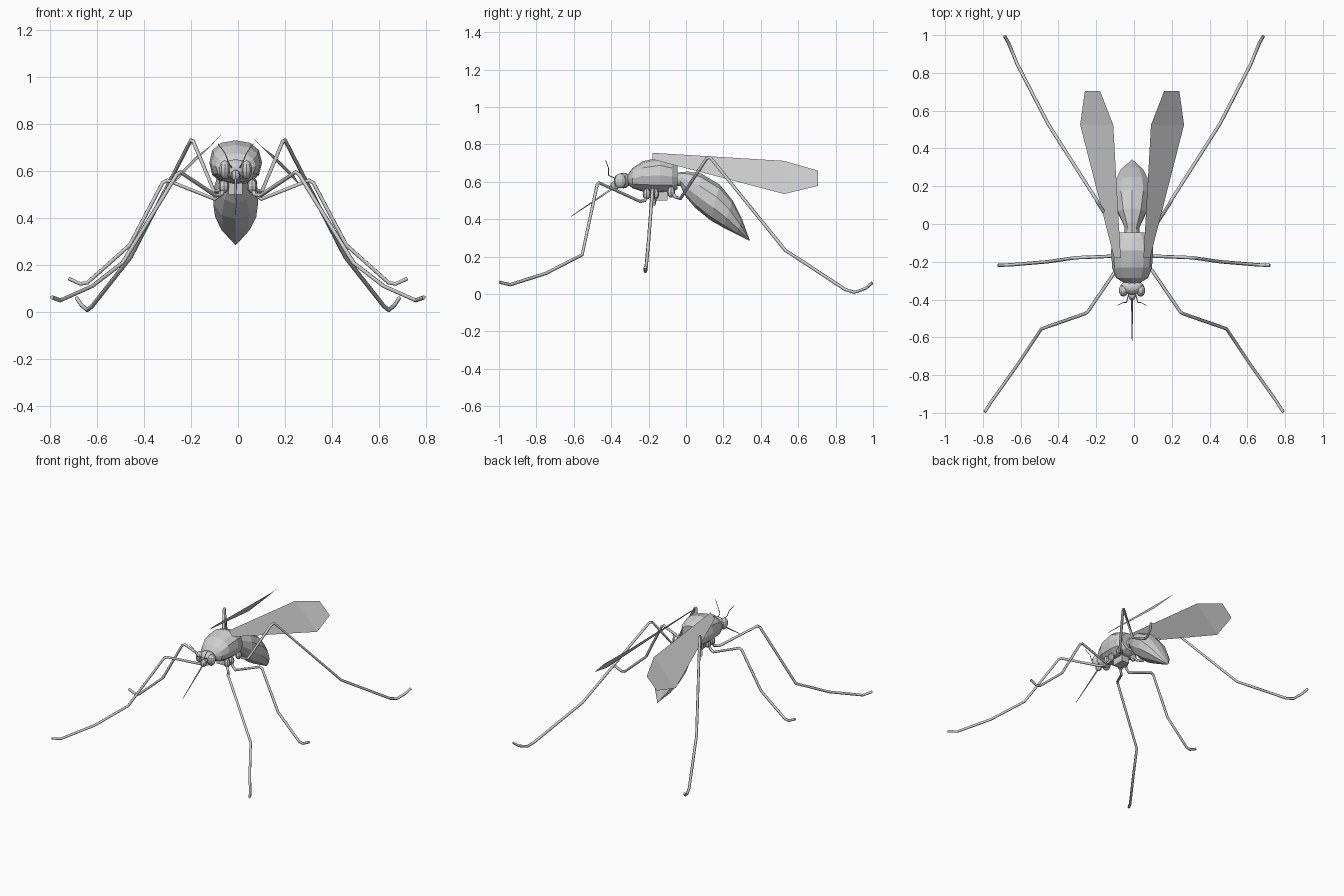
import bpy, bmesh, math
from mathutils import Vector

if "Cube" in bpy.data.objects:
    bpy.data.objects.remove(bpy.data.objects["Cube"])

MID = -0.01  # centre line of the body


def material(name, rgb):
    m = bpy.data.materials.new(name)
    m.use_nodes = True
    m.diffuse_color = (*rgb, 1)
    m.node_tree.nodes["Principled BSDF"].inputs["Base Color"].default_value = (*rgb, 1)
    return m


GREY = material("plain grey", (0.62, 0.62, 0.62))


def finish(name, bm):
    bmesh.ops.recalc_face_normals(bm, faces=bm.faces)
    me = bpy.data.meshes.new(name)
    bm.to_mesh(me)
    bm.free()
    me.materials.append(GREY)
    ob = bpy.data.objects.new(name, me)
    bpy.context.collection.objects.link(ob)
    return ob


def squash(v, power):
    return math.copysign(abs(v) ** power, v)


def loft(name, rings, sides=10, tip=None, power=1.0):
    """Skin oval rings given as (top y, top z, bottom y, bottom z, half width)."""
    bm = bmesh.new()
    loops = []
    for ty, tz, by, bz, w in rings:
        top, bot = Vector((0, ty, tz)), Vector((0, by, bz))
        mid, up = (top + bot) / 2, (top - bot) / 2
        loop = []
        for i in range(sides):
            a = math.tau * i / sides
            p = mid + up * squash(math.cos(a), power)
            loop.append(bm.verts.new((MID + w * squash(math.sin(a), power), p.y, p.z)))
        loops.append(loop)
    for a, b in zip(loops, loops[1:]):
        for i in range(sides):
            j = (i + 1) % sides
            bm.faces.new((a[i], a[j], b[j], b[i]))
    bm.faces.new(loops[0])
    if tip:
        t = bm.verts.new((MID, *tip))
        for i in range(sides):
            bm.faces.new((loops[-1][i], loops[-1][(i + 1) % sides], t))
    else:
        bm.faces.new(loops[-1])
    return finish(name, bm)


def tube(name, points, radius, end=1.0):
    """Thin smooth six-sided rod along a path, tapering to the end factor."""
    cu = bpy.data.curves.new(name, "CURVE")
    cu.dimensions = "3D"
    cu.bevel_depth, cu.bevel_resolution = radius, 1
    cu.use_fill_caps = True
    sp = cu.splines.new("POLY")
    sp.points.add(len(points) - 1)
    for i, (q, p) in enumerate(zip(sp.points, points)):
        q.co = (*p, 1)
        q.radius = 1 + (end - 1) * i / (len(points) - 1)
    cu.materials.append(GREY)
    ob = bpy.data.objects.new(name, cu)
    bpy.context.collection.objects.link(ob)
    bpy.ops.object.select_all(action="DESELECT")
    ob.select_set(True)
    bpy.context.view_layer.objects.active = ob
    bpy.ops.object.convert(target="MESH")
    bpy.ops.object.shade_smooth_by_angle(angle=math.radians(65))


def ball(name, centre, size, u=10, v=7):
    bm = bmesh.new()
    bmesh.ops.create_uvsphere(bm, u_segments=u, v_segments=v, radius=1)
    bmesh.ops.scale(bm, vec=size, verts=bm.verts)
    bmesh.ops.translate(bm, vec=centre, verts=bm.verts)
    return finish(name, bm)


# Body
loft("thorax", [
    (-.31, .64, -.31, .585, .045), (-.285, .675, -.285, .565, .085),
    (-.23, .71, -.24, .55, .105), (-.14, .73, -.14, .54, .112),
    (-.075, .71, -.075, .545, .1), (-.045, .69, -.045, .56, .075)], sides=12, power=.85)
loft("abdomen", [
    (-.045, .65, -.04, .6, .03), (.01, .655, -.005, .525, .05),
    (.08, .645, .05, .46, .08), (.18, .585, .13, .395, .1),
    (.25, .5, .2, .355, .092), (.3, .4, .27, .32, .062)], tip=(.342, .284))
tube("waist", [(MID, -.08, .62), (MID, -.02, .61)], .04)

# Plate between the legs
bm = bmesh.new()
bmesh.ops.create_cube(bm, size=1)
bmesh.ops.scale(bm, vec=(.06, .09, .06), verts=bm.verts)
bmesh.ops.translate(bm, vec=(MID, -.145, .53), verts=bm.verts)
finish("breast_plate", bm)

# Head and mouth
tube("neck", [(MID, -.34, .605), (MID, -.28, .615)], .035)
ball("head", (MID, -.335, .607), (.066, .04, .042))
ball("snout", (MID, -.38, .58), (.02, .025, .025), 8, 6)
tube("proboscis", [(MID, -.385, .57), (MID, -.5, .492), (MID, -.615, .415)], .006, .3)

# Leg paths, written for the +x side
LEGS = {
    "front_leg": [(.05, -.21, .55), (.07, -.22, .5), (.095, -.245, .495), (.245, -.465, .595),
                  (.26, -.475, .585), (.49, -.555, .21), (.62, -.75, .11), (.755, -.94, .05), (.79, -.995, .063)],
    "middle_leg": [(.05, -.165, .55), (.08, -.168, .495), (.1, -.17, .48), (.3, -.178, .56),
                   (.32, -.18, .55), (.46, -.2, .285), (.64, -.215, .125), (.67, -.217, .12), (.72, -.218, .143)],
    "hind_leg": [(.05, -.08, .56), (.075, -.06, .52), (.1, -.03, .51), (.19, .11, .725),
                 (.2, .13, .73), (.455, .53, .235), (.62, .85, .025), (.64, .9, .009), (.665, .96, .03), (.685, .995, .06)],
}
WING = [(.06, -.18, .755), (.1, .525, .712), (.275, .525, .535), (.095, -.18, .72)]
WING_TIP = [(.17, .705, .66), (.25, .705, .578)]

for side, label in ((1, "left"), (-1, "right")):
    # Legs with hip joints
    for name, path in LEGS.items():
        pts = [(side * x, y, z) for x, y, z in path]
        tube(f"{label}_{name}", pts, .009)
        x, y, z = pts[0]
        ball(f"{label}_{name}_hip", (x + side * .01, y, z - .015), (.022, .022, .03), 8, 6)

    # Flat wing with a slightly bent tip
    bm = bmesh.new()
    blade = [bm.verts.new((MID + side * x, y, z)) for x, y, z in WING]
    tip = [bm.verts.new((MID + side * x, y, z)) for x, y, z in WING_TIP]
    bm.faces.new(blade)
    bm.faces.new((blade[1], tip[0], tip[1], blade[2]))
    finish(f"{label}_wing", bm)

    # Eye and antenna
    ball(f"{label}_eye", (MID + side * .046, -.352, .605), (.025, .034, .04))
    tube(f"{label}_antenna", [(MID + side * x, y, z) for x, y, z in (
        (.018, -.37, .615), (.03, -.415, .635), (.045, -.415, .675), (.075, -.43, .715))], .003, .6)
